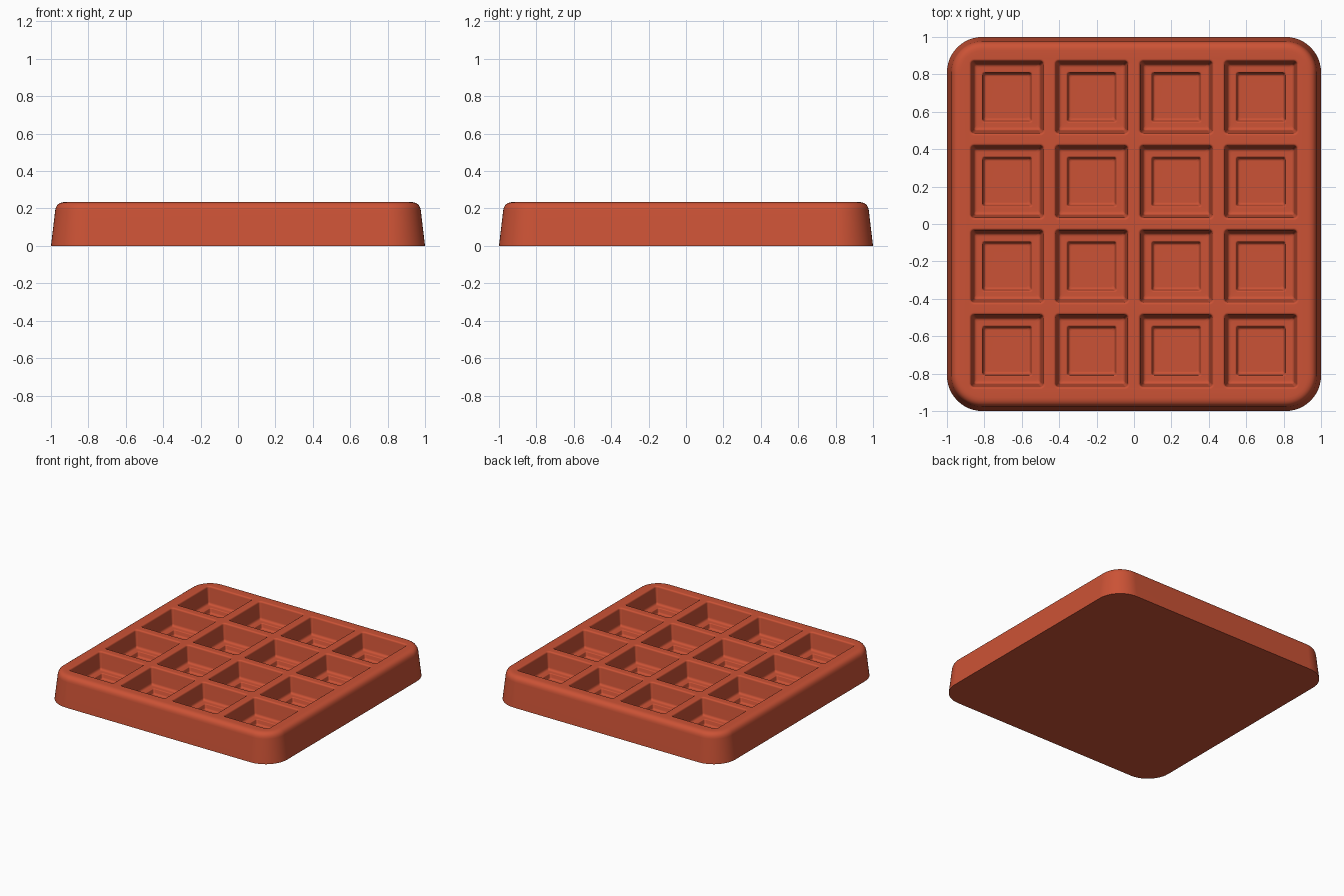
import bpy
import bmesh
import math
from mathutils import Vector

TOP = 0.234      # height of the tray
PITCH = 0.452    # spacing of the compartments

cube = bpy.data.objects.get("Cube")
if cube:
    bpy.data.objects.remove(cube, do_unlink=True)

clay = bpy.data.materials.new("clay red")
clay.use_nodes = True
color = (0.60, 0.085, 0.036, 1.0)
clay.diffuse_color = color
shader = clay.node_tree.nodes["Principled BSDF"]
shader.inputs["Base Color"].default_value = color
shader.inputs["Roughness"].default_value = 0.6


def soften(points, steps=4):
    """Round the corners of a (half width, height, radius) profile."""
    result = []
    for i, (w, z, r) in enumerate(points):
        p = Vector((w, z))
        if r == 0:
            result.append(p)
            continue
        a = p + (Vector(points[i - 1][:2]) - p).normalized() * r
        b = p + (Vector(points[i + 1][:2]) - p).normalized() * r
        for s in range(steps + 1):
            t = s / steps
            result.append(a * (1 - t) ** 2 + p * 2 * t * (1 - t) + b * t * t)
    return result


def ring(bm, half, z, radius, cx, cy, steps):
    """Closed loop of vertices around a rounded square."""
    verts = []
    for corner in range(4):
        mid = math.radians(45 + 90 * corner)
        ox = math.copysign(half - radius, math.cos(mid))
        oy = math.copysign(half - radius, math.sin(mid))
        for s in range(steps + 1):
            a = math.radians(90 * (corner + s / steps))
            verts.append(bm.verts.new((cx + ox + radius * math.cos(a),
                                       cy + oy + radius * math.sin(a), z)))
    return verts


def loft(bm, profile, corner, cx=0, cy=0, steps=5, least=0.012):
    """Skin a profile around a rounded square; return first and last loop."""
    widest = profile[0].x
    loops = [ring(bm, p.x, p.y, max(least, corner - (widest - p.x)), cx, cy, steps)
             for p in profile]
    for low, high in zip(loops, loops[1:]):
        n = len(low)
        for i in range(n):
            j = (i + 1) % n
            bm.faces.new((low[i], low[j], high[j], high[i]))
    return loops[0], loops[-1]


def loop_edges(bm, loop):
    return [bm.edges.get((v, loop[i - 1])) for i, v in enumerate(loop)]


bm = bmesh.new()

# Outer wall with a slight draft, rounded rim and flat underside
wall = soften([(1.0, 0, 0), (0.972, TOP, 0.045), (0.9, TOP, 0)], 6)[:-1]
base, rim = loft(bm, wall, 0.19, steps=12)
bm.faces.new(base[::-1])
top_edges = loop_edges(bm, rim)

# Sixteen stepped compartments
pocket = soften([(0.22, TOP, 0), (0.194, TOP, 0.012), (0.176, 0.10, 0.018),
                 (0.132, 0.10, 0.006), (0.122, 0.062, 0.012), (0.09, 0.062, 0)])[1:-1]
for row in range(4):
    for column in range(4):
        mouth, floor = loft(bm, pocket, 0.03, (column - 1.5) * PITCH, (row - 1.5) * PITCH)
        bm.faces.new(floor)
        top_edges += loop_edges(bm, mouth)

# Flat top surface between the rim and the compartments
bmesh.ops.triangle_fill(bm, edges=top_edges, use_beauty=True, normal=(0, 0, 1))
bmesh.ops.recalc_face_normals(bm, faces=bm.faces[:])

mesh = bpy.data.meshes.new("compartment_tray")
bm.to_mesh(mesh)
bm.free()
mesh.materials.append(clay)
tray = bpy.data.objects.new("compartment_tray", mesh)
bpy.context.collection.objects.link(tray)

# Smooth rounded edges, flat panels
bpy.ops.object.select_all(action="DESELECT")
tray.select_set(True)
bpy.context.view_layer.objects.active = tray
bpy.ops.object.shade_smooth_by_angle(angle=math.radians(35))
normals = tray.modifiers.new("flat_panels", "WEIGHTED_NORMAL")
normals.keep_sharp = True
